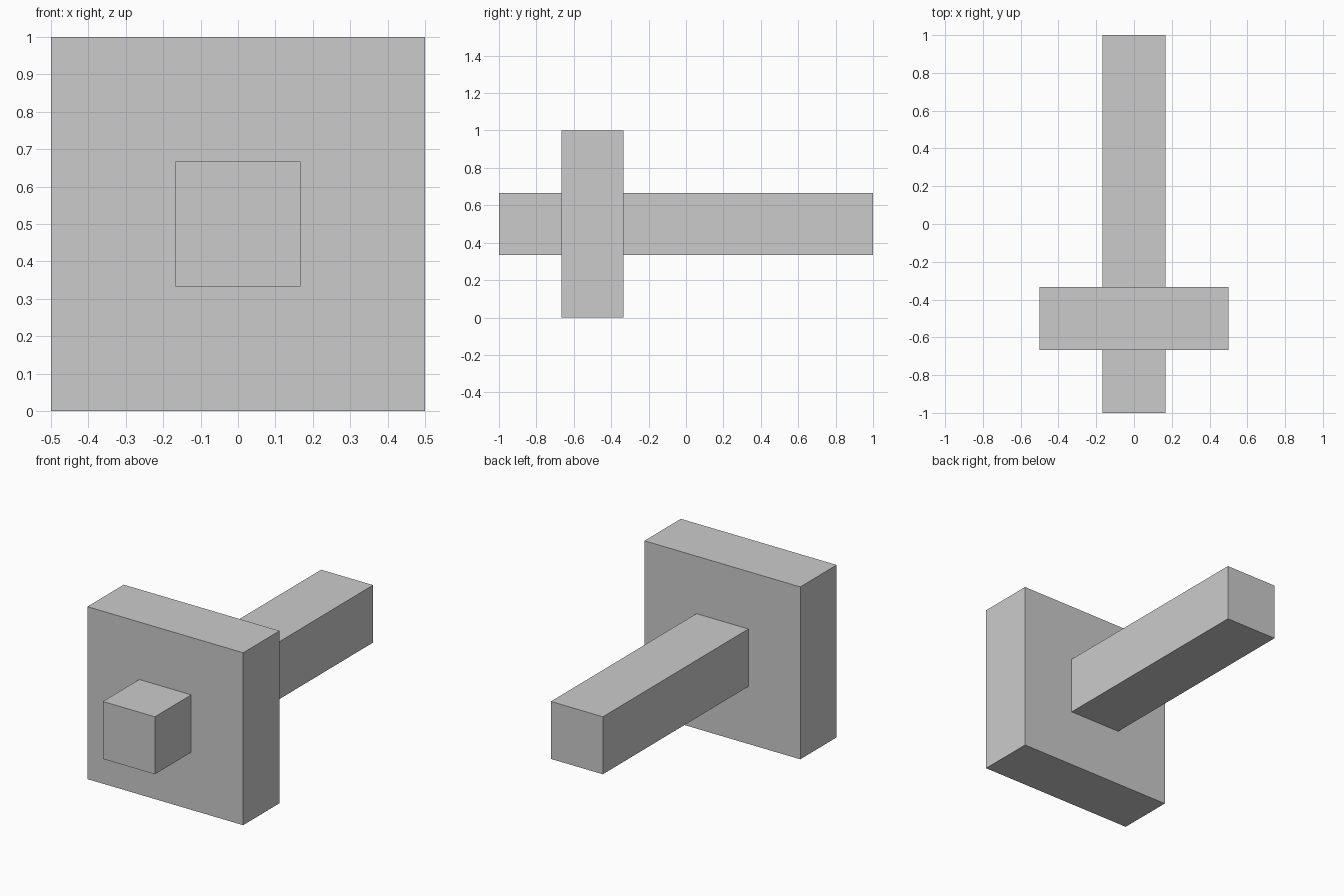
import bpy

if "Cube" in bpy.data.objects:
    bpy.data.objects.remove(bpy.data.objects["Cube"])

U = 1 / 3  # the model sits on a grid of one-third units


def box(name, size, centre):
    bpy.ops.mesh.primitive_cube_add(size=1, location=centre)
    obj = bpy.context.object
    obj.name = name
    obj.scale = size
    bpy.ops.object.transform_apply(location=False, rotation=False, scale=True)
    return obj


# Square upright plate
box("plate", (3 * U, U, 3 * U), (0, -1.5 * U, 1.5 * U))

# Square bar running front to back through the plate centre
box("bar", (U, 6 * U, U), (0, 0, 1.5 * U))
